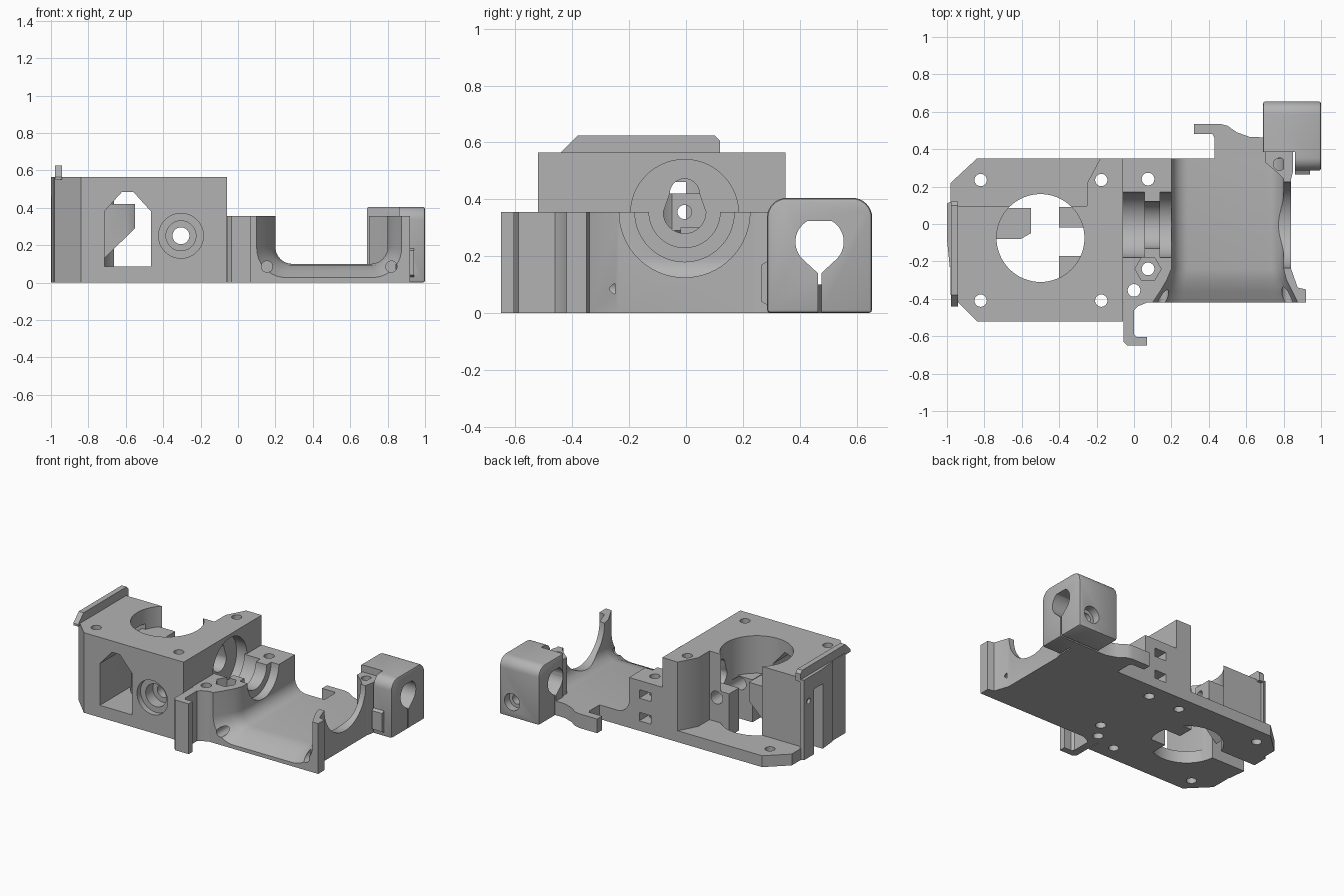
import bpy, bmesh
from math import sin, cos, pi, radians
from mathutils import Vector

if "Cube" in bpy.data.objects:
    bpy.data.objects.remove(bpy.data.objects["Cube"], do_unlink=True)

grey = bpy.data.materials.new("plain grey plastic")
grey.use_nodes = True
colour = (0.45, 0.45, 0.45, 1)
grey.diffuse_color = colour
grey.node_tree.nodes["Principled BSDF"].inputs["Base Color"].default_value = colour


def place(p, axis, d):
    a, b = p
    return {"x": Vector((d, a, b)), "y": Vector((a, d, b)), "z": Vector((a, b, d))}[axis]


def loft(name, axis, sections):
    """Join matching outlines, given as (position, outline), into a closed solid."""
    bm = bmesh.new()
    rings = [[bm.verts.new(place(p, axis, d)) for p in pts] for d, pts in sections]
    n = len(rings[0])
    bm.faces.new(rings[0])
    bm.faces.new(rings[-1])
    for r, s in zip(rings, rings[1:]):
        for i in range(n):
            j = (i + 1) % n
            bm.faces.new((r[i], r[j], s[j], s[i]))
    bmesh.ops.recalc_face_normals(bm, faces=bm.faces[:])
    mesh = bpy.data.meshes.new(name)
    bm.to_mesh(mesh)
    bm.free()
    mesh.materials.append(grey)
    ob = bpy.data.objects.new(name, mesh)
    bpy.context.collection.objects.link(ob)
    return ob


def prism(name, axis, lo, hi, pts):
    return loft(name, axis, [(lo, pts), (hi, pts)])


def arc(cx, cy, r, a0, a1, n):
    return [(cx + r * cos(radians(a0 + (a1 - a0) * i / n)),
             cy + r * sin(radians(a0 + (a1 - a0) * i / n))) for i in range(n + 1)]


def circle(cx, cy, r, n=40):
    return arc(cx, cy, r, 0, 360, n)[:-1]


def rect(x0, y0, x1, y1):
    return [(x0, y0), (x1, y0), (x1, y1), (x0, y1)]


def cut(target, axis, lo, hi, pts, op="DIFFERENCE", tool=None):
    tool = tool or prism("cutter", axis, lo, hi, pts)
    mod = target.modifiers.new("cut", "BOOLEAN")
    mod.operation, mod.solver, mod.object = op, "EXACT", tool
    bpy.context.view_layer.objects.active = target
    bpy.ops.object.modifier_apply(modifier=mod.name)
    bpy.data.objects.remove(tool, do_unlink=True)


# Gear housing: tall block with chamfered corners
housing = prism("gear_housing", "z", 0, 0.565, [
    (-0.84, -0.52), (-0.06, -0.52), (-0.06, 0.35),
    (-0.84, 0.35), (-0.98, 0.22), (-0.98, -0.38)])
# open back above the thin floor, leaving one chamfered pillar
cut(housing, "z", 0.08, 0.8, [(-1.1, 0.095), (-0.25, 0.095), (-0.25, 0.22),
                              (-0.175, 0.36), (-0.175, 0.5), (-1.1, 0.5)])
cut(housing, "z", -0.1, 0.8, circle(-0.5, -0.075, 0.235, 64))
# front window and screw recess
cut(housing, "y", -0.7, -0.1, [(-0.715, 0.085), (-0.465, 0.085), (-0.465, 0.38),
                               (-0.56, 0.485), (-0.62, 0.485), (-0.715, 0.38)])
for r, end in ((0.12, -0.48), (0.08, -0.4), (0.045, 0.2)):
    cut(housing, "y", -0.7, end, circle(-0.305, 0.25, r))
# slot in the end wall and the round seat facing the cradle
cut(housing, "x", -1.2, -0.7, rect(-0.1, -0.1, 0.0, 0.46))
cut(housing, "x", -0.14, 0.1, circle(-0.005, 0.35, 0.19, 64))
cut(housing, "x", -0.4, 0.0, arc(-0.005, 0.355, 0.075, 180, 360, 16)
    + arc(-0.005, 0.42, 0.052, 0, 180, 16))
cut(housing, "x", -1.2, 0.0, circle(-0.005, 0.355, 0.025, 24))
for x in (-0.82, -0.175):
    for y in (-0.41, 0.235):
        cut(housing, "z", -0.1, 0.8, circle(x, y, 0.033, 24))

# Lugs inside the housing
for name, y0, y1 in (("inner_lug_front", -0.29, -0.17), ("inner_lug_back", -0.02, 0.09)):
    lug = prism(name, "z", 0.0, 0.3, rect(-0.4, y0, -0.25, y1))
    cut(lug, "y", -0.5, 0.3, circle(-0.305, 0.25, 0.045))
stop = prism("inner_stop", "y", -0.08, 0.085, [
    (-0.75, 0.1), (-0.715, 0.13), (-0.55, 0.29), (-0.55, 0.42), (-0.75, 0.42)])
cut(stop, "z", 0.0, 0.6, [(-0.64, -0.1), (-0.5, -0.1), (-0.5, -0.02)])
cut(stop, "x", -0.9, -0.4, circle(-0.005, 0.355, 0.025, 24))

# Raised rim and end plate on the housing
prism("top_rim", "x", -0.978, -0.94, [
    (-0.44, 0.55), (0.12, 0.55), (0.12, 0.605), (0.1, 0.625), (-0.38, 0.625), (-0.44, 0.565)])
plate = prism("end_plate", "z", 0, 0.565, [
    (-0.975, -0.23), (-0.975, 0.12), (-1.0, 0.11), (-1.0, -0.08), (-0.985, -0.23)])
cut(plate, "x", -1.2, -0.9, rect(-0.1, -0.1, 0.0, 0.46))
cut(plate, "x", -1.2, -0.9, circle(0.06, 0.4, 0.02, 20))

# Motor cradle: block hollowed by a trough that flares at the front
cradle = prism("motor_cradle", "z", 0, 0.355, [
    (-0.07, -0.42), (0.92, -0.42), (0.92, -0.35), (0.875, -0.34),
    (0.84, -0.24), (0.84, 0.35), (-0.07, 0.35)])


def trough(x0, x1, floor, r):
    return ([(x0, 0.6)] + arc(x0 + r, floor + r, r, 180, 270, 10)
            + arc(x1 - r, floor + r, r, 270, 360, 10) + [(x1, 0.6)])


cavity = loft("cutter", "y", [
    (0.5, trough(0.2, 0.8, 0.1, 0.09)), (-0.24, trough(0.2, 0.8, 0.1, 0.09)),
    (-0.3, trough(0.175, 0.815, 0.09, 0.1)), (-0.36, trough(0.14, 0.845, 0.06, 0.13)),
    (-0.45, trough(0.08, 0.89, 0.01, 0.17))])
cut(cradle, "", 0, 0, None, tool=cavity)
cut(cradle, "x", 0.7, 1.2, circle(-0.005, 0.355, 0.23, 64))
# stepped bearing groove
for lo, hi, r in ((-0.2, 0.055, 0.175), (0.0, 0.16, 0.125), (0.14, 0.3, 0.175)):
    cut(cradle, "x", lo, hi, circle(-0.005, 0.355, r, 64))
for x, y in ((0.075, 0.24), (0.075, -0.24), (0.0, -0.355)):
    cut(cradle, "z", -0.1, 0.8, circle(x, y, 0.034, 24))
cut(cradle, "z", 0.26, 0.8, circle(0.075, -0.24, 0.07, 6))
# nut pockets in the back, bolt holes in the front
for z in (0.07, 0.23):
    cut(cradle, "y", 0.17, 0.5, rect(0.03, z, 0.12, z + 0.06))
for x in (0.155, 0.82):
    cut(cradle, "y", -0.6, -0.25, circle(x, 0.085, 0.03, 24))

# Front cable hook
prism("front_hook", "z", 0, 0.355, [
    (-0.055, -0.4), (-0.055, -0.63), (-0.035, -0.65), (0.07, -0.65), (0.07, -0.605),
    (0.015, -0.605), (0.0, -0.59), (0.0, -0.46), (0.02, -0.44), (0.07, -0.42), (0.07, -0.4)])

# Low rear flange ending in a hook
prism("rear_flange", "z", 0, 0.1, [
    (0.4, 0.34), (0.83, 0.34), (0.83, 0.46), (0.62, 0.465), (0.55, 0.49),
    (0.5, 0.525), (0.46, 0.535), (0.32, 0.535), (0.32, 0.48), (0.42, 0.48), (0.43, 0.46), (0.43, 0.35)])

# Post between the cradle wall and the clamp
post = prism("clamp_post", "z", 0, 0.355, [
    (0.8, 0.24), (0.84, 0.24), (0.85, 0.28), (0.85, 0.386), (0.7, 0.386), (0.7, 0.33), (0.76, 0.28)])
cut(post, "z", -0.1, 0.8, circle(0.778, 0.32, 0.033, 24))

# Rod clamp with a keyhole bore
clamp = prism("rod_clamp", "x", 0.69, 1.0, [(0.285, 0), (0.655, 0)]
              + arc(0.585, 0.335, 0.07, 0, 90, 8) + arc(0.355, 0.335, 0.07, 90, 180, 8))
bevel = clamp.modifiers.new("soft_ends", "BEVEL")
bevel.width, bevel.segments, bevel.limit_method = 0.012, 2, "ANGLE"
bpy.context.view_layer.objects.active = clamp
bpy.ops.object.modifier_apply(modifier=bevel.name)
cut(clamp, "z", -0.1, 0.8, rect(0.6, 0.2, 0.86, 0.385))
cut(clamp, "x", 0.5, 1.2, [(0.464, -0.1), (0.476, -0.1), (0.476, 0.14)]
    + arc(0.47, 0.25, 0.085, -45, 60, 14) + arc(0.47, 0.25, 0.085, 120, 225, 14) + [(0.464, 0.14)])
cut(clamp, "y", 0.2, 0.8, circle(0.9, 0.11, 0.035, 24))
cut(clamp, "y", 0.6, 0.8, circle(0.9, 0.11, 0.06, 24))
prism("clamp_lug", "x", 0.86, 0.94, [(0.3, 0.02), (0.265, 0.04), (0.265, 0.17), (0.3, 0.19)])

# Smooth the rounded surfaces, keep hard edges
for ob in bpy.context.scene.objects:
    ob.select_set(ob.type == "MESH" and grey.name in ob.data.materials)
bpy.context.view_layer.objects.active = housing
bpy.ops.object.shade_smooth_by_angle(angle=radians(30))
